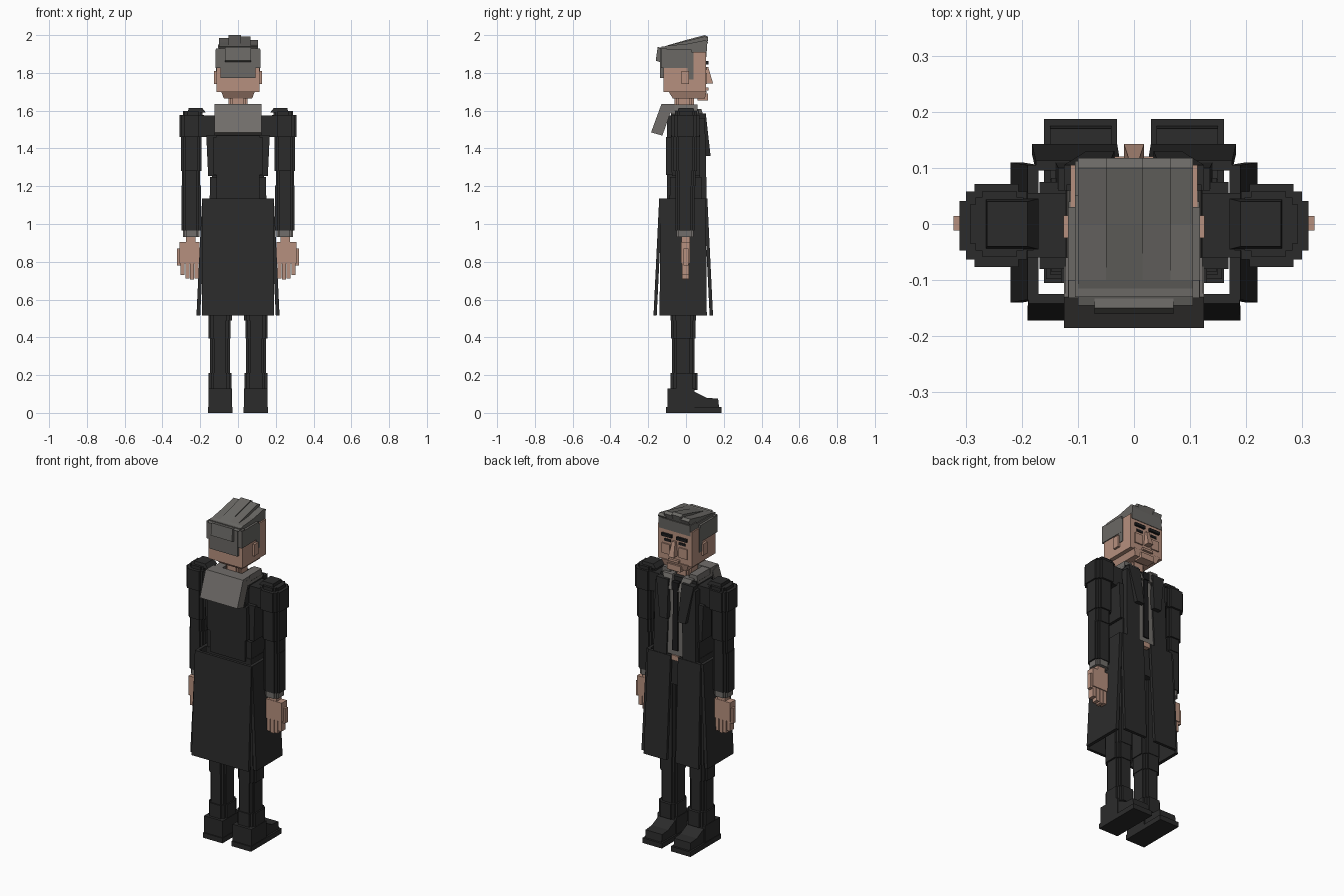
import bpy

def material(name, r, g, b):
    m = bpy.data.materials.new(name)
    m.diffuse_color = (r, g, b, 1)
    return m

COAT = material("coat_black", 0.024, 0.024, 0.024)
DARK = material("tie_black", 0.012, 0.012, 0.013)
GRAY = material("shirt_gray", 0.165, 0.155, 0.145)
HAIR = material("hair_gray", 0.145, 0.14, 0.13)
SKIN = material("skin", 0.47, 0.28, 0.21)

FACES = [(0, 3, 2, 1), (4, 5, 6, 7), (0, 1, 5, 4), (1, 2, 6, 5), (2, 3, 7, 6), (3, 0, 4, 7)]

def build(name, solids, mat, mirror):
    """Join several (verts, faces) solids into one object, optionally mirrored in x."""
    verts, faces = [], []
    for vs, fs in solids:
        for s in ((1, -1) if mirror else (1,)):
            n = len(verts)
            verts += [(s * x, y, z) for x, y, z in vs]
            faces += [tuple(n + i for i in (f if s > 0 else f[::-1])) for f in fs]
    me = bpy.data.meshes.new(name)
    me.from_pydata(verts, [], faces)
    me.materials.append(mat)
    ob = bpy.data.objects.new(name, me)
    bpy.context.collection.objects.link(ob)
    return ob

def hexa(b, z0, t, z1):
    """Solid between a bottom and a top rectangle (x0, x1, y0, y1)."""
    vs = []
    for (x0, x1, y0, y1), z in ((b, z0), (t, z1)):
        vs += [(x0, y0, z), (x1, y0, z), (x1, y1, z), (x0, y1, z)]
    return vs, FACES

def taper(name, b, z0, t, z1, mat, mirror=False):
    return build(name, [hexa(b, z0, t, z1)], mat, mirror)

def box(name, x0, x1, y0, y1, z0, z1, mat, mirror=False):
    r = (x0, x1, y0, y1)
    return taper(name, r, z0, r, z1, mat, mirror)

def column(name, cx, cy, rx, ry, z0, z1, mat, mirror=True):
    """Stepped round column made from crossing boxes."""
    parts = []
    for a, b in ((1, .6), (.82, .82), (.6, 1)):
        r = (cx - rx * a, cx + rx * a, cy - ry * b, cy + ry * b)
        parts.append(hexa(r, z0, r, z1))
    return build(name, parts, mat, mirror)

def profile(name, pts, x0, x1, mat, mirror=False):
    """Counter-clockwise (y, z) outline extruded along x."""
    n = len(pts)
    vs = [(x0, y, z) for y, z in pts] + [(x1, y, z) for y, z in pts]
    fs = [tuple(range(n))[::-1], tuple(range(n, 2 * n))]
    fs += [(i, (i + 1) % n, (i + 1) % n + n, i + n) for i in range(n)]
    return build(name, [(vs, fs)], mat, mirror)

# Shoes and legs
box("shoe_sole", .03, .16, -.105, .187, 0, .03, COAT, True)
box("shoe_heel", .033, .157, -.098, .045, .03, .13, COAT, True)
profile("shoe_toe", [(.04, .03), (.175, .03), (.17, .075), (.11, .08), (.04, .115)], .04, .15, COAT, True)
column("ankle", .095, -.01, .06, .072, .12, .21, COAT)
column("shin", .095, -.015, .052, .06, .2, .41, COAT)
column("knee", .098, -.015, .059, .065, .395, .5, COAT)
column("thigh", .095, -.015, .062, .068, .49, 1.0, COAT)
box("hips", -.15, .15, -.09, .08, .95, 1.15, COAT)

# Coat skirt panels, hollow and flared
taper("skirt_back", (-.19, .19, -.172, -.155), .515, (-.188, .188, -.142, -.125), 1.135, COAT)
taper("skirt_side", (.2, .22, -.14, .11), .515, (.17, .19, -.135, .105), 1.135, COAT, True)
taper("skirt_front", (.03, .182, .125, .143), .515, (.025, .175, .095, .113), 1.135, COAT, True)

# Torso
box("waist", -.148, .148, -.085, .082, 1.12, 1.25, COAT)
box("torso_core", -.115, .115, -.1, .088, 1.13, 1.575, COAT)
taper("ribs", (-.158, .158, -.075, .075), 1.255, (-.168, .168, -.08, .075), 1.47, COAT)
box("upper_back", -.13, .13, -.105, .08, 1.26, 1.46, COAT)
box("shoulder_bridge", -.19, .19, -.06, .055, 1.46, 1.575, COAT)
box("neck_base", -.12, .12, -.08, .07, 1.56, 1.6, COAT)

# Shirt, tie, coat fronts and lapels
taper("shirt_front", (-.07, .07, .08, .1), 1.14, (-.055, .055, .07, .092), 1.57, GRAY)
taper("tie", (-.018, .018, .09, .107), 1.17, (-.014, .014, .085, .101), 1.55, DARK)
box("tie_knot", -.022, .022, .08, .107, 1.535, 1.58, DARK)
box("belt_buckle", -.022, .022, .08, .108, 1.11, 1.14, SKIN)
taper("coat_front", (.055, .14, .075, .11), 1.13, (.04, .135, .06, .1), 1.56, COAT, True)
taper("lapel", (.035, .085, .105, .13), 1.36, (.045, .125, .06, .105), 1.585, COAT, True)

# Collar
profile("collar_back", [(-.185, 1.485), (-.125, 1.468), (-.075, 1.61), (-.13, 1.635)], -.125, .125, GRAY)
box("collar_top", -.122, .122, -.13, -.06, 1.59, 1.635, GRAY)
taper("collar_side", (.06, .122, -.08, .06), 1.585, (.065, .115, -.08, .06), 1.632, GRAY, True)
taper("collar_point", (.018, .06, .075, .108), 1.53, (.035, .1, .04, .08), 1.61, GRAY, True)

# Arms
column("shoulder", .245, -.003, .066, .074, 1.46, 1.578, COAT)
column("shoulder_cap", .24, 0, .052, .058, 1.575, 1.597, COAT)
taper("shoulder_pad", (.17, .265, -.045, .045), 1.59, (.19, .262, -.04, .04), 1.615, COAT, True)
column("upper_arm", .247, -.003, .055, .062, 1.28, 1.46, COAT)
column("elbow", .249, -.003, .048, .053, 1.2, 1.285, COAT)
column("forearm", .248, -.005, .052, .05, .965, 1.205, COAT)
column("cuff", .247, -.005, .044, .045, .93, .97, GRAY)

# Hands
box("wrist", .225, .275, -.025, .02, .88, .94, SKIN, True)
box("palm", .205, .31, -.027, .022, .79, .905, SKIN, True)
box("thumb_side", .3, .322, -.012, .014, .78, .87, SKIN, True)
for i, low in enumerate((.712, .706, .712, .73)):
    x = .208 + i * .025
    box("finger_%d" % (i + 1), x, x + .021, -.022, .016, low, .795, SKIN, True)

# Neck and head
column("neck", 0, -.01, .05, .052, 1.58, 1.69, SKIN, False)
box("head", -.113, .113, -.12, .105, 1.7, 1.91, SKIN)
taper("jaw", (-.075, .075, -.07, .1), 1.665, (-.09, .09, -.095, .11), 1.705, SKIN)
box("chin", -.045, .045, .06, .117, 1.655, 1.69, SKIN)
box("ear", .108, .126, -.025, .015, 1.74, 1.81, SKIN, True)
taper("nose", (-.018, .018, .1, .143), 1.745, (-.01, .01, .1, .118), 1.83, SKIN)
box("cheek", .03, .085, .1, .112, 1.74, 1.8, SKIN, True)
box("mouth", -.035, .035, .1, .12, 1.708, 1.722, SKIN)
box("eyebrow", .016, .085, .1, .118, 1.845, 1.862, DARK, True)
box("eye", .028, .07, .1, .109, 1.815, 1.83, DARK, True)

# Hair
box("hair_back", -.092, .092, -.138, -.1, 1.772, 1.93, HAIR)
box("hair_side", .1, .118, -.132, .03, 1.825, 1.925, HAIR, True)
box("hair_rear_band", -.117, .117, -.132, -.1, 1.825, 1.93, HAIR)
box("sideburn", .1, .117, .008, .04, 1.765, 1.91, HAIR, True)
profile("hair_overhang", [(-.16, 1.865), (-.12, 1.85), (-.11, 1.93), (-.15, 1.937)], -.07, .07, HAIR)
box("hair_crown", -.105, .105, -.13, .1, 1.9, 1.94, HAIR)
profile("hair_fringe", [(.05, 1.885), (.108, 1.885), (.112, 1.95), (.05, 1.95)], -.105, .105, HAIR)
# Swept locks rising toward the forehead
for i, (x0, x1, rise) in enumerate(((-.1, -.04, .03), (-.05, .015, .045), (.01, .065, .038), (.055, .105, .018))):
    profile("hair_lock_%d" % (i + 1),
            [(-.145, 1.93), (.1, 1.93), (.118, 1.945 + rise), (.1, 1.955 + rise),
             (0, 1.938 + rise * .8), (-.1, 1.945)], x0, x1, HAIR)
